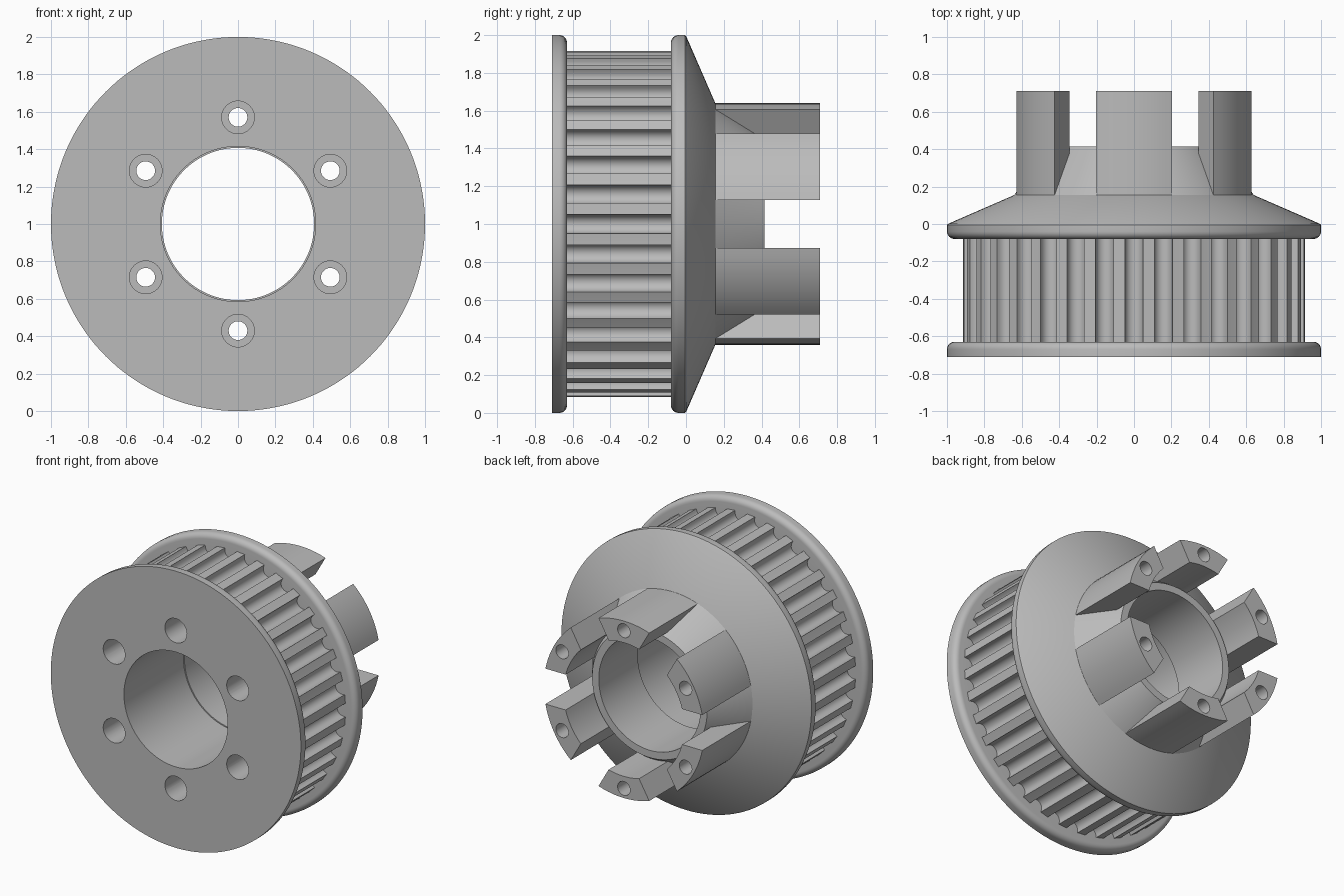
import bpy, bmesh
from math import sin, cos, asin, radians, pi

if "Cube" in bpy.data.objects:
    bpy.data.objects.remove(bpy.data.objects["Cube"])

# Single plain metal colour
GREY = (0.5, 0.5, 0.5, 1)
metal = bpy.data.materials.new("grey_metal")
metal.use_nodes = True
metal.diffuse_color = GREY
metal.node_tree.nodes["Principled BSDF"].inputs["Base Color"].default_value = GREY


def polar(r, a):
    return r * cos(a), r * sin(a)


def circle(r, n, cx=0, cz=0):
    return [(cx + r * cos(2 * pi * i / n), cz + r * sin(2 * pi * i / n)) for i in range(n)]


def loft(name, loops, ring=False):
    """Skin (outline, y) loops; the ring joins last to first, otherwise ends are capped."""
    bm = bmesh.new()
    rows = [[bm.verts.new((x, y, z + 1)) for x, z in pts] for pts, y in loops]
    for a, b in zip(rows, rows[1:] + rows[:1] if ring else rows[1:]):
        for i in range(len(a)):
            j = (i + 1) % len(a)
            bm.faces.new((a[i], a[j], b[j], b[i]))
    if not ring:
        bm.faces.new(rows[0])
        bm.faces.new(rows[-1])
    bmesh.ops.recalc_face_normals(bm, faces=bm.faces)
    mesh = bpy.data.meshes.new(name)
    bm.to_mesh(mesh)
    bm.free()
    mesh.materials.append(metal)
    ob = bpy.data.objects.new(name, mesh)
    bpy.context.collection.objects.link(ob)
    return ob


def cut(ob, cutters):
    for c in cutters:
        mod = ob.modifiers.new("hole", 'BOOLEAN')
        mod.operation, mod.solver, mod.object = 'DIFFERENCE', 'EXACT', c
    bpy.context.view_layer.update()
    dg = bpy.context.evaluated_depsgraph_get()
    mesh = bpy.data.meshes.new_from_object(ob.evaluated_get(dg))
    ob.modifiers.clear()
    ob.data = mesh


def smooth(ob):
    ob.data.shade_smooth()
    ob.data.set_sharp_from_angle(angle=radians(30))


# Hub: bore, two rounded flanges, conical back and raised collar
def rounded(y, sign, r=0.04, steps=6):
    """Quarter round on the rim, running from the rim to the flange wall at y."""
    return [(1 - r + r * cos(pi / 2 * i / steps), y + sign * (r - r * sin(pi / 2 * i / steps)))
            for i in range(steps + 1)]


CORE = 0.8
profile = [(0.415, -0.71), (1, -0.71)]
profile += rounded(-0.63, -1)
profile += [(CORE, -0.63), (CORE, -0.08)]
profile += rounded(-0.08, 1)[::-1]
profile += [(1, -0.005), (0.992, 0.002), (0.64, 0.155), (0.46, 0.415),
            (0.407, 0.415), (0.407, -0.03), (0.415, -0.03)]
hub = loft("hub_and_flanges", [(circle(r, 144), y) for r, y in profile], ring=True)

# Toothed ring with round-bottomed grooves
TEETH, TIP, GROOVE, DEPTH = 36, 0.915, 0.049, 0.066
outer = []
for k in range(TEETH):
    c = 2 * pi * k / TEETH
    local = [(TIP, -GROOVE)]
    for i in range(11):
        a = pi * i / 10
        local.append((TIP - DEPTH + GROOVE - GROOVE * sin(a), -GROOVE * cos(a)))
    local.append((TIP, GROOVE))
    outer += [(d * cos(c) - t * sin(c), d * sin(c) + t * cos(c)) for d, t in local]
    outer.append(polar(TIP, c + pi / TEETH))
inner = [(x * 0.75 / (x * x + z * z) ** 0.5, z * 0.75 / (x * x + z * z) ** 0.5) for x, z in outer]
teeth = loft("toothed_ring", [(outer, -0.64), (outer, -0.07), (inner, -0.07), (inner, -0.64)],
             ring=True)

# Bolt holes: wide at the front, narrow through the lugs
angles = [radians(30 + 60 * k) for k in range(6)]
wide, narrow = [], []
for a in angles:
    x, z = polar(0.57, a)
    wide.append(loft("wide_hole_cutter", [(circle(0.0875, 32, x, z), y) for y in (-0.8, 0)]))
    narrow.append(loft("narrow_hole_cutter", [(circle(0.05, 32, x, z), y) for y in (-0.75, 0.8)]))
cut(hub, wide + narrow)

# Six coupling lugs separated by parallel-sided slots
SLOT, R_OUT, R_IN = 0.128, 0.64, 0.483


def arc(r, centre, steps=10):
    half = pi / 6 - asin(SLOT / r)
    return [polar(r, centre - half + 2 * half * i / steps) for i in range(steps + 1)]


lugs = []
for a, cutter in zip(angles, narrow):
    outline = arc(R_OUT, a) + arc(R_IN, a)[::-1]
    lug = loft("coupling_lug", [(outline, 0.12), (outline, 0.71)])
    cut(lug, [cutter])
    lugs.append(lug)

for c in wide + narrow:
    bpy.data.objects.remove(c)
for ob in [hub, teeth] + lugs:
    smooth(ob)
